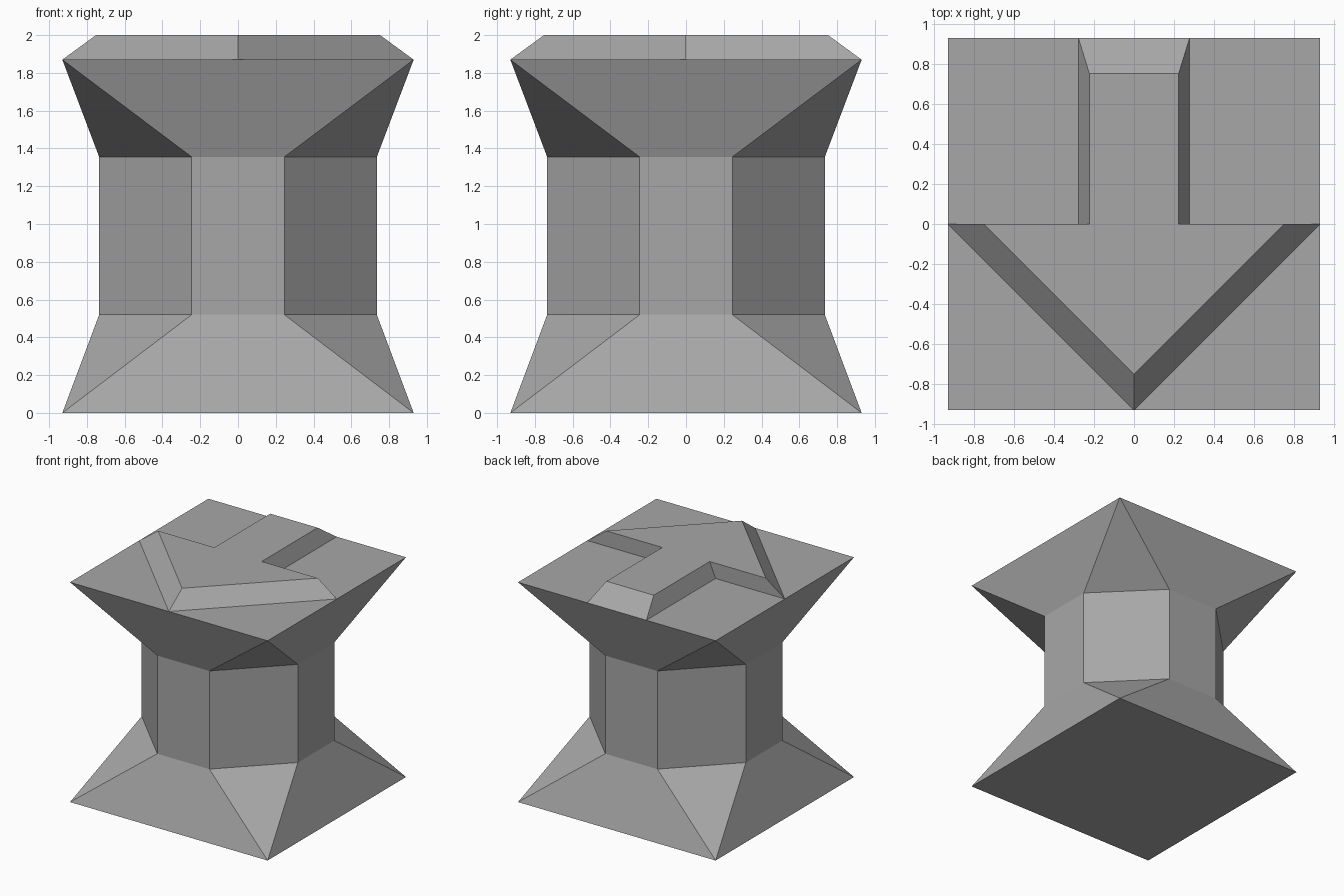
import bpy
import bmesh
from math import pi
from mathutils import Matrix, Vector

cube = bpy.data.objects.get("Cube")
if cube:
    bpy.data.objects.remove(cube, do_unlink=True)

GREY = (0.387, 0.387, 0.387, 1.0)
grey = bpy.data.materials.new("stone_grey")
grey.use_nodes = True
grey.diffuse_color = GREY
grey.node_tree.nodes["Principled BSDF"].inputs["Base Color"].default_value = GREY

HALF = 0.93                # half width of base and cap
INNER, OUTER = 0.245, 0.735  # octagonal column corners
FOOT, NECK, CAP, TOP = 0.52, 1.355, 1.87, 2.0


def finish(name, bm):
    bmesh.ops.recalc_face_normals(bm, faces=bm.faces)
    mesh = bpy.data.meshes.new(name)
    bm.to_mesh(mesh)
    bm.free()
    mesh.materials.append(grey)
    obj = bpy.data.objects.new(name, mesh)
    bpy.context.collection.objects.link(obj)
    return obj


def ring(bm, points, z):
    """Four-fold ring: the given points repeated at each quarter turn."""
    return [bm.verts.new(Matrix.Rotation(k * pi / 2, 3, 'Z') @ Vector((x, y, z)))
            for k in range(4) for x, y in points]


def flare(bm, square, octagon):
    """Join a square to an octagon with four slopes and four corner triangles."""
    for k in range(4):
        a, b = octagon[2 * k], octagon[2 * k + 1]
        bm.faces.new((square[k], b, a))
        bm.faces.new((square[k], square[(k + 1) % 4], octagon[(2 * k + 2) % 8], b))


def bridge(bm, low, high):
    for i in range(len(low)):
        j = (i + 1) % len(low)
        bm.faces.new((low[i], low[j], high[j], high[i]))


# Pedestal: flared base, octagonal column, flared cap
bm = bmesh.new()
corner = [(HALF, -HALF)]
column = [(INNER, -OUTER), (OUTER, -INNER)]
base = ring(bm, corner, 0)
foot = ring(bm, column, FOOT)
neck = ring(bm, column, NECK)
cap = ring(bm, corner, CAP)
flare(bm, base, foot)
bridge(bm, foot, neck)
flare(bm, cap, neck)
bm.faces.new(base)
bm.faces.new(cap)
finish("pedestal", bm)


# Raised arrow on the cap, pointing to the front, with sloping sides
def arrow_outline(bm, reach, shaft, z):
    right = [(reach, 0), (shaft, 0), (shaft, reach)]
    left = [(-x, y) for x, y in reversed(right)]
    return [bm.verts.new((x, y, z)) for x, y in [(0, -reach)] + right + left]


bm = bmesh.new()
low = arrow_outline(bm, HALF, 0.278, CAP)
high = arrow_outline(bm, 0.752, 0.223, TOP)
bridge(bm, low, high)
bm.faces.new(high)
bm.faces.new(low)
finish("top_arrow", bm)
